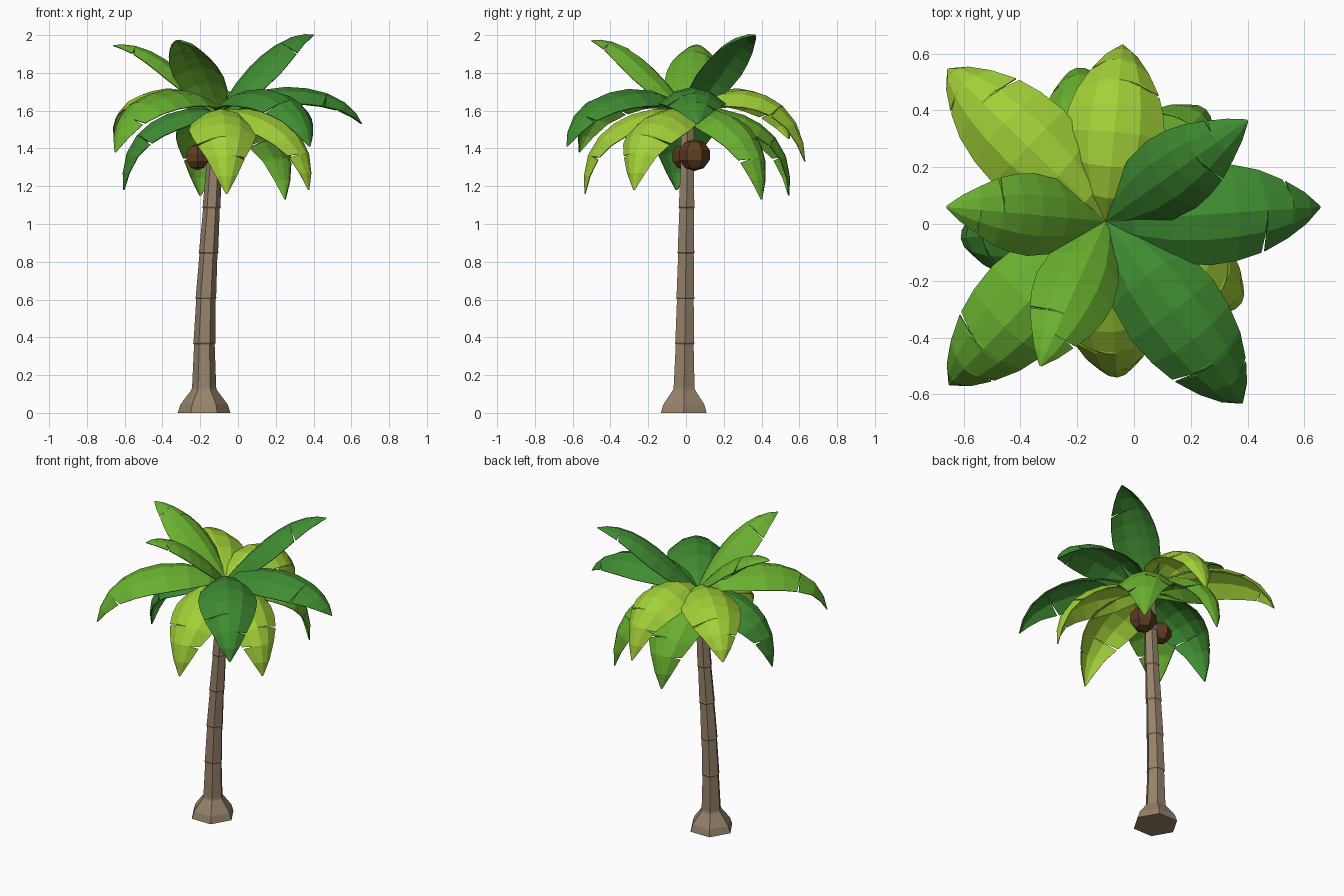
import bpy, bmesh, math
from mathutils import Vector

if "Cube" in bpy.data.objects:
    bpy.data.objects.remove(bpy.data.objects["Cube"])


def material(name, r, g, b):
    lin = lambda c: ((c / 255 + 0.055) / 1.055) ** 2.4
    m = bpy.data.materials.new(name)
    m.diffuse_color = (lin(r), lin(g), lin(b), 1)
    m.use_nodes = True
    m.node_tree.nodes["Principled BSDF"].inputs["Base Color"].default_value = m.diffuse_color
    return m


BARK = material("bark", 150, 130, 106)
NUT = material("coconut brown", 94, 61, 32)
LIME = material("lime green", 163, 209, 56)
MID = material("leaf green", 105, 176, 48)
DARK = material("deep green", 63, 140, 50)


def make(name, bm, mat):
    bmesh.ops.recalc_face_normals(bm, faces=bm.faces)
    me = bpy.data.meshes.new(name)
    bm.to_mesh(me)
    bm.free()
    ob = bpy.data.objects.new(name, me)
    bpy.context.collection.objects.link(ob)
    me.materials.append(mat)
    return ob


def lerp(table, t):
    for (a, va), (b, vb) in zip(table, table[1:]):
        if t <= b:
            return va + (vb - va) * (t - a) / (b - a)
    return table[-1][1]


# Trunk: six-sided, flared foot, ringed segments, leaning slightly to +x
LEAN = [(0, -0.18), (0.37, -0.178), (0.61, -0.17), (0.85, -0.156), (1.09, -0.14), (1.6, -0.11)]
profile = [(0, 0.14), (0.045, 0.125), (0.122, 0.067), (0.134, 0.064)]
for i in range(1, 6):
    z = 0.13 + 0.24 * i
    r = 0.058 - 0.0035 * i
    profile += [(z - 0.008, r), (z - 0.001, r + 0.005), (z + 0.006, r + 0.003)]
profile.append((1.57, 0.036))

bm = bmesh.new()
rings = []
for z, r in profile:
    cx, cy = lerp(LEAN, z), -0.012 + 0.014 * z
    rings.append([bm.verts.new((cx + r * math.cos(k * math.pi / 3),
                                cy + r * math.sin(k * math.pi / 3), z)) for k in range(6)])
for a, b in zip(rings, rings[1:]):
    for k in range(6):
        bm.faces.new((a[k], a[(k + 1) % 6], b[(k + 1) % 6], b[k]))
bm.faces.new(rings[0])
bm.faces.new(rings[-1])
make("trunk", bm, BARK)

# Coconuts under the crown
for n, (pos, r) in enumerate([((-0.035, 0.045, 1.365), 0.085), ((-0.215, -0.005, 1.355), 0.07)]):
    bm = bmesh.new()
    bmesh.ops.create_uvsphere(bm, u_segments=6, v_segments=5, radius=r)
    bmesh.ops.translate(bm, verts=bm.verts, vec=pos)
    make(f"coconut_{n + 1}", bm, NUT)

# Fronds: arched, cupped leaves with a slit in each edge near the tip
CROWN = Vector((-0.10, 0.01, 1.585))
WIDTH = [(0, 0.2), (0.15, 0.6), (0.3, 0.9), (0.45, 1.0), (0.6, 0.93),
         (0.73, 0.75), (0.86, 0.46), (0.92, 0.31), (1, 0.02)]
STATIONS = (0, 0.15, 0.3, 0.45, 0.57, 0.678, 0.686, 0.694, 0.804, 0.812, 0.82, 0.92, 1)


def frond(name, tip, z1, z2, reach, half, mat, flip):
    tip = Vector(tip)
    flat = Vector((tip.x - CROWN.x, tip.y - CROWN.y, 0))
    R = flat.length
    out = flat.normalized()
    side = Vector((-out.y, out.x, 0))
    up = Vector((0, 0, 1))
    P = [Vector((0, CROWN.z)), Vector((0.22 * R, z1)), Vector((reach * R, z2)), Vector((R, tip.z))]
    bm = bmesh.new()
    rows = []
    for t in STATIONS:
        s = 1 - t
        p = s**3 * P[0] + 3 * s * s * t * P[1] + 3 * s * t * t * P[2] + t**3 * P[3]
        d = (s * s * (P[1] - P[0]) + 2 * s * t * (P[2] - P[1]) + t * t * (P[3] - P[2])).normalized()
        nrm = -d.y * out + d.x * up
        centre = Vector((CROWN.x, CROWN.y, 0)) + out * p.x + up * p.y
        w = half * lerp(WIDTH, t)
        row = []
        for u in (-1, -0.5, 0, 0.5, 1):
            # pull the edge inward to cut a slit
            if t == 0.686 and u * flip > 0:
                u *= 0.4
            if t == 0.812 and u * flip < 0:
                u *= 0.5
            row.append(bm.verts.new(centre + side * (u * w) - nrm * (0.5 * w * u * u)))
        rows.append(row)
    for a, b in zip(rows, rows[1:]):
        for k in range(4):
            bm.faces.new((a[k], a[k + 1], b[k + 1], b[k]))
    ob = make(name, bm, mat)
    mod = ob.modifiers.new("thickness", 'SOLIDIFY')
    mod.thickness = 0.005
    mod.offset = 0


# tip position, colour, slit side (and reach of the arch)
RISING = [((0.40, 0.365, 2.0), DARK, -1), ((-0.66, 0.06, 1.945), MID, -1),
          ((-0.33, -0.50, 1.97), MID, -1)]
ARCHED = [((0.655, 0.06, 1.53), DARK, -1, 0.87), ((-0.04, 0.63, 1.33), LIME, -1, 0.98),
          ((-0.655, 0.545, 1.45), LIME, -1, 0.93), ((-0.65, -0.565, 1.38), MID, -1, 0.94),
          ((0.38, -0.63, 1.41), DARK, -1, 0.94)]
DROOPING = [((-0.06, -0.535, 1.16), LIME, -1), ((0.375, -0.275, 1.18), LIME, 1),
            ((0.25, 0.40, 1.13), MID, 1), ((-0.20, 0.545, 1.15), MID, -1),
            ((-0.605, -0.05, 1.18), DARK, 1)]
for i, (tip, mat, flip) in enumerate(RISING):
    frond(f"rising_frond_{i + 1}", tip, 1.755, tip[2] + 0.035, 0.62, 0.145, mat, flip)
for i, (tip, mat, flip, reach) in enumerate(ARCHED):
    frond(f"arched_frond_{i + 1}", tip, 1.785, 1.77, reach, 0.178, mat, flip)
for i, (tip, mat, flip) in enumerate(DROOPING):
    frond(f"drooping_frond_{i + 1}", tip, 1.66, 1.585, 1.1, 0.178, mat, flip)
